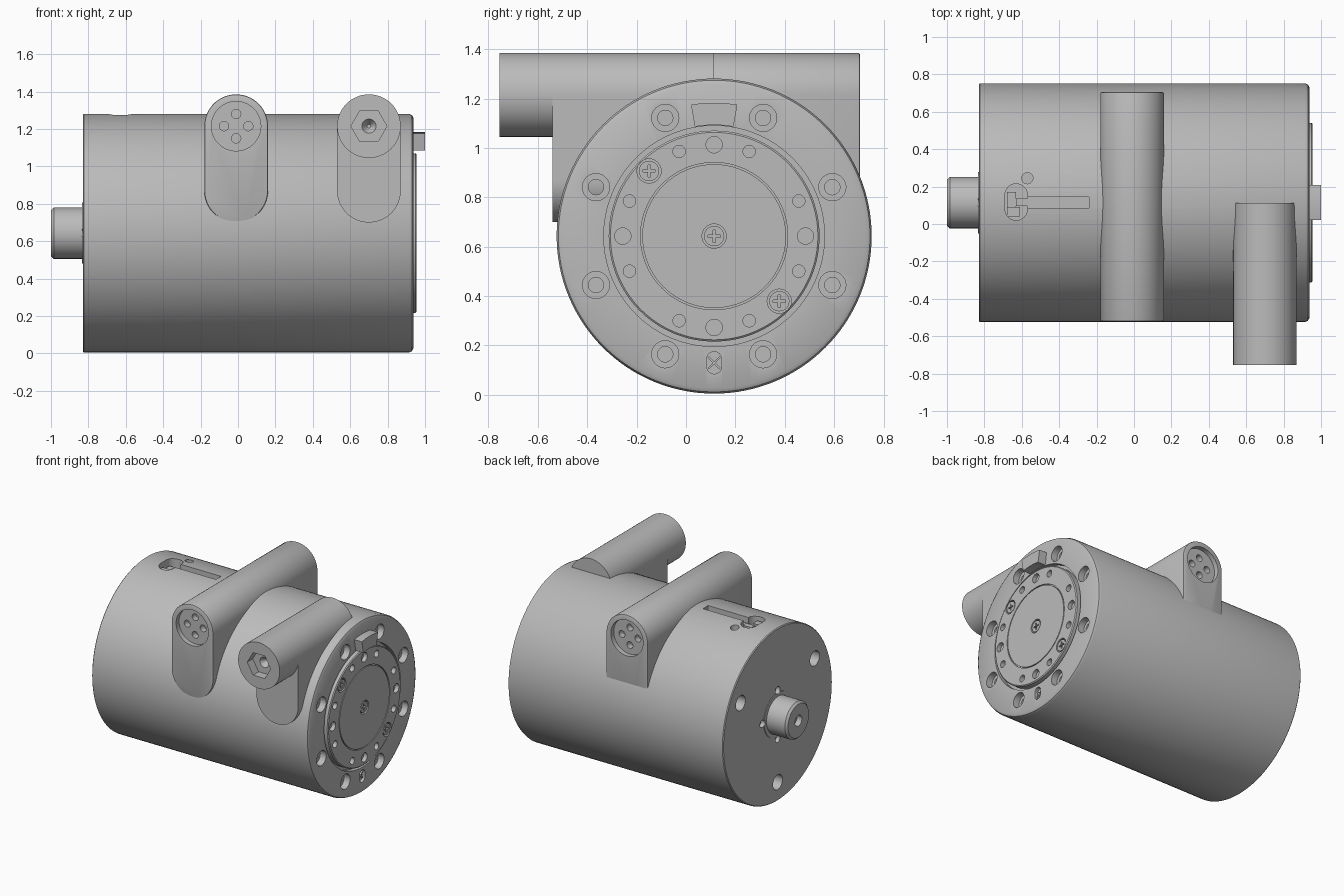
import bpy, bmesh
from math import pi, sin, cos, radians
from mathutils import Matrix, Vector

if "Cube" in bpy.data.objects:
    bpy.data.objects.remove(bpy.data.objects["Cube"], do_unlink=True)

AY, AZ, R = 0.114, 0.643, 0.638      # main axis and body radius
TUBE_Z, TUBE_R = 1.215, 0.17

grey = bpy.data.materials.new("satin_grey")
grey.use_nodes = True
grey.diffuse_color = (0.5, 0.5, 0.5, 1)
grey.node_tree.nodes["Principled BSDF"].inputs["Base Color"].default_value = (0.5, 0.5, 0.5, 1)


def finish(name, bm):
    bmesh.ops.recalc_face_normals(bm, faces=bm.faces)
    mesh = bpy.data.meshes.new(name)
    bm.to_mesh(mesh)
    bm.free()
    mesh.materials.append(grey)
    ob = bpy.data.objects.new(name, mesh)
    bpy.context.collection.objects.link(ob)
    return ob


def activate(ob):
    bpy.ops.object.select_all(action='DESELECT')
    ob.select_set(True)
    bpy.context.view_layer.objects.active = ob


def smooth(ob):
    activate(ob)
    bpy.ops.object.shade_smooth_by_angle(angle=radians(30))


def cut(ob, bm):
    """Subtract every solid in bm from the object."""
    tool = finish("cutter", bm)
    tool.hide_render = True
    mod = ob.modifiers.new("cut", 'BOOLEAN')
    mod.object, mod.operation, mod.solver = tool, 'DIFFERENCE', 'EXACT'
    mod.use_self = True
    activate(ob)
    bpy.ops.object.modifier_apply(modifier=mod.name)
    bpy.data.objects.remove(tool, do_unlink=True)


def cyl(bm, axis, a, b, centre, r, n=32, r2=None, turn=0):
    """Cylinder or cone from a to b along an axis; centre holds the other two coordinates."""
    mid = list(centre)
    mid.insert("XYZ".index(axis), (a + b) / 2)
    rot = {"X": Matrix.Rotation(pi / 2, 4, 'Y'), "Y": Matrix.Rotation(-pi / 2, 4, 'X'),
           "Z": Matrix()}[axis]
    bmesh.ops.create_cone(bm, cap_ends=True, segments=n, radius1=r, radius2=r if r2 is None else r2,
                          depth=b - a, matrix=Matrix.Translation(mid) @ rot @ Matrix.Rotation(turn, 4, 'Z'))


def box(bm, lo, hi, turn=0):
    lo, hi = Vector(lo), Vector(hi)
    bmesh.ops.create_cube(bm, size=1, matrix=Matrix.Translation((lo + hi) / 2)
                          @ Matrix.Rotation(turn, 4, 'X') @ Matrix.Diagonal((*(hi - lo), 1)))


def lathe(name, profile, steps=128):
    """Revolve (x, radius) points about the main axis."""
    bm = bmesh.new()
    vs = [bm.verts.new((x, AY, AZ + r)) for x, r in profile]
    es = [bm.edges.new(p) for p in zip(vs, vs[1:])]
    bmesh.ops.spin(bm, geom=vs + es, cent=(0, AY, AZ), axis=(1, 0, 0), angle=2 * pi, steps=steps)
    bmesh.ops.remove_doubles(bm, verts=bm.verts, dist=1e-4)
    return finish(name, bm)


def extrude(name, points, offset):
    bm = bmesh.new()
    face = bm.faces.new([bm.verts.new(p) for p in points])
    new = bmesh.ops.extrude_face_region(bm, geom=[face])["geom"]
    bmesh.ops.translate(bm, vec=offset, verts=[v for v in new if isinstance(v, bmesh.types.BMVert)])
    return finish(name, bm)


def polar(radius, degrees):
    a = radians(degrees)
    return AY + radius * sin(a), AZ + radius * cos(a)


def saddle(name, x, y0, y1, round_top):
    """Upright block with a rounded bottom, and a rounded top if wanted."""
    n = 32
    low = [(x + TUBE_R * cos(a), y0, 0.87 + TUBE_R * sin(a)) for a in [-pi + pi * i / n for i in range(n + 1)]]
    top = [(x + TUBE_R * cos(a), y0, TUBE_Z + TUBE_R * sin(a))
           for a in [pi * i / n for i in range(0, n + 1, 1 if round_top else n)]]
    return extrude(name, low + top, (0, y1 - y0, 0))


# Main housing with its rounded front rim and plate recess
body = lathe("housing", [(-0.83, 0), (-0.83, R - 0.006), (-0.824, R), (0.915, R), (0.93, R - 0.007),
                         (0.938, R - 0.022), (0.938, 0.447), (0.905, 0.447), (0.905, 0)])
bm = bmesh.new()
for k in range(8):                                   # counterbored flange holes
    c = polar(0.518, 22.5 + 45 * k)
    cyl(bm, "X", 0.89, 1.0, c, 0.055)
    cyl(bm, "X", 0.80, 0.9, c, 0.031)
for k in range(3):                                   # rear mounting holes
    cyl(bm, "X", -0.9, -0.72, polar(0.5, 60 + 120 * k), 0.055)
for k in range(4):                                   # rear screw holes
    cyl(bm, "X", -0.9, -0.80, polar(0.18, 90 * k), 0.027)
for dz in (0.115, 0.145):                            # lower flange slot
    cyl(bm, "X", 0.915, 1.0, (AY, dz), 0.03)
box(bm, (0.915, AY - 0.03, 0.115), (1.0, AY + 0.03, 0.145))
for y in (0.08, 0.155):                              # cable pocket on top
    cyl(bm, "Z", 1.15, 1.4, (-0.63, y), 0.06)
box(bm, (-0.69, 0.08, 1.15), (-0.57, 0.155, 1.4))
box(bm, (-0.6, 0.085, 1.235), (-0.24, 0.145, 1.4))
cyl(bm, "Z", 1.2, 1.4, (-0.57, 0.245), 0.03)
cut(body, bm)
smooth(body)

# Catch inside the top pocket
bm = bmesh.new()
box(bm, (-0.68, 0.04, 1.14), (-0.61, 0.09, 1.25))
box(bm, (-0.68, 0.09, 1.14), (-0.63, 0.17, 1.23))
box(bm, (-0.63, 0.095, 1.14), (-0.56, 0.135, 1.24))
finish("pocket_catch", bm)

# Cross mark in the lower slot
bm = bmesh.new()
for t in (pi / 4, -pi / 4):
    box(bm, (0.91, AY - 0.034, 0.126), (0.925, AY + 0.034, 0.134), t)
finish("slot_cross", bm)

# Output plate with a thin ring groove
plate = lathe("output_plate", [(0.90, 0), (0.90, 0.427), (0.949, 0.427), (0.955, 0.42), (0.955, 0.298),
                               (0.946, 0.298), (0.946, 0.291), (0.955, 0.291), (0.955, 0)])
bm = bmesh.new()
for k in range(4):
    cyl(bm, "X", 0.925, 1.0, polar(0.37, 90 * k), 0.033)
for k in range(8):
    cyl(bm, "X", 0.915, 1.0, polar(0.371, 22.5 + 45 * k), 0.025)
screws = [(AY, AZ), polar(0.373, -45), polar(0.373, 135)]
for c in screws:
    cyl(bm, "X", 0.93, 1.0, c, 0.049)
cut(plate, bm)
smooth(plate)

# Cross-head screws
for i, (y, z) in enumerate(screws):
    bm = bmesh.new()
    cyl(bm, "X", 0.92, 0.952, (y, z), 0.041)
    head = finish(f"plate_screw_{i + 1}", bm)
    bm = bmesh.new()
    box(bm, (0.935, y - 0.025, z - 0.005), (0.97, y + 0.025, z + 0.005))
    box(bm, (0.936, y - 0.005, z - 0.025), (0.971, y + 0.005, z + 0.025))
    cut(head, bm)
    smooth(head)

# Locating key on the flange
arc = [-10 + 2.5 * i for i in range(9)]
key = extrude("locating_key", [(0.92, *polar(0.45, a)) for a in arc]
              + [(0.92, *polar(0.54, a)) for a in reversed(arc)], (0.08, 0, 0))
smooth(key)

# Rear shaft and its collar
shaft = lathe("rear_shaft", [(-0.82, 0), (-0.82, 0.165), (-0.835, 0.165), (-0.835, 0.137), (-0.985, 0.137),
                             (-1.0, 0.122), (-1.0, 0.04), (-0.96, 0.04), (-0.96, 0)], 64)
bm = bmesh.new()
for k in range(4):
    cyl(bm, "X", -0.9, -0.81, polar(0.18, 90 * k), 0.027)
cut(shaft, bm)
smooth(shaft)

# Long connector tube with a pin socket at both ends
TX, Y0, Y1 = -0.01, -0.521, 0.705
tube = saddle("connector_tube", TX, Y0, Y1, True)
bev = tube.modifiers.new("edge", 'BEVEL')
bev.width, bev.segments, bev.limit_method, bev.angle_limit = 0.008, 2, 'ANGLE', radians(50)
activate(tube)
bpy.ops.object.modifier_apply(modifier=bev.name)
bm = bmesh.new()
for a, b, c, d in ((Y0 - 0.05, Y0 + 0.035, Y0 + 0.03, Y0 + 0.08), (Y1 - 0.035, Y1 + 0.05, Y1 - 0.08, Y1 - 0.03)):
    cyl(bm, "Y", a, b, (TX, TUBE_Z), 0.132, 64)
    for k in range(4):
        cyl(bm, "Y", c, d, (TX + 0.065 * cos(k * pi / 2), TUBE_Z + 0.065 * sin(k * pi / 2)), 0.025, 24)
cut(tube, bm)
smooth(tube)

# Short tube with a hexagonal socket, and the block that carries it
SX = 0.70
bm = bmesh.new()
cyl(bm, "Y", -0.755, 0.112, (SX, TUBE_Z), TUBE_R, 64)
short = finish("socket_tube", bm)
bm = bmesh.new()
cyl(bm, "Y", -0.8, -0.69, (SX, TUBE_Z), 0.096, 6, turn=pi / 6)
cyl(bm, "Y", -0.70, -0.65, (SX, TUBE_Z), 0.045, 24, 0.01)
cut(short, bm)
smooth(short)
smooth(saddle("socket_block", SX, -0.54, 0.10, False))
